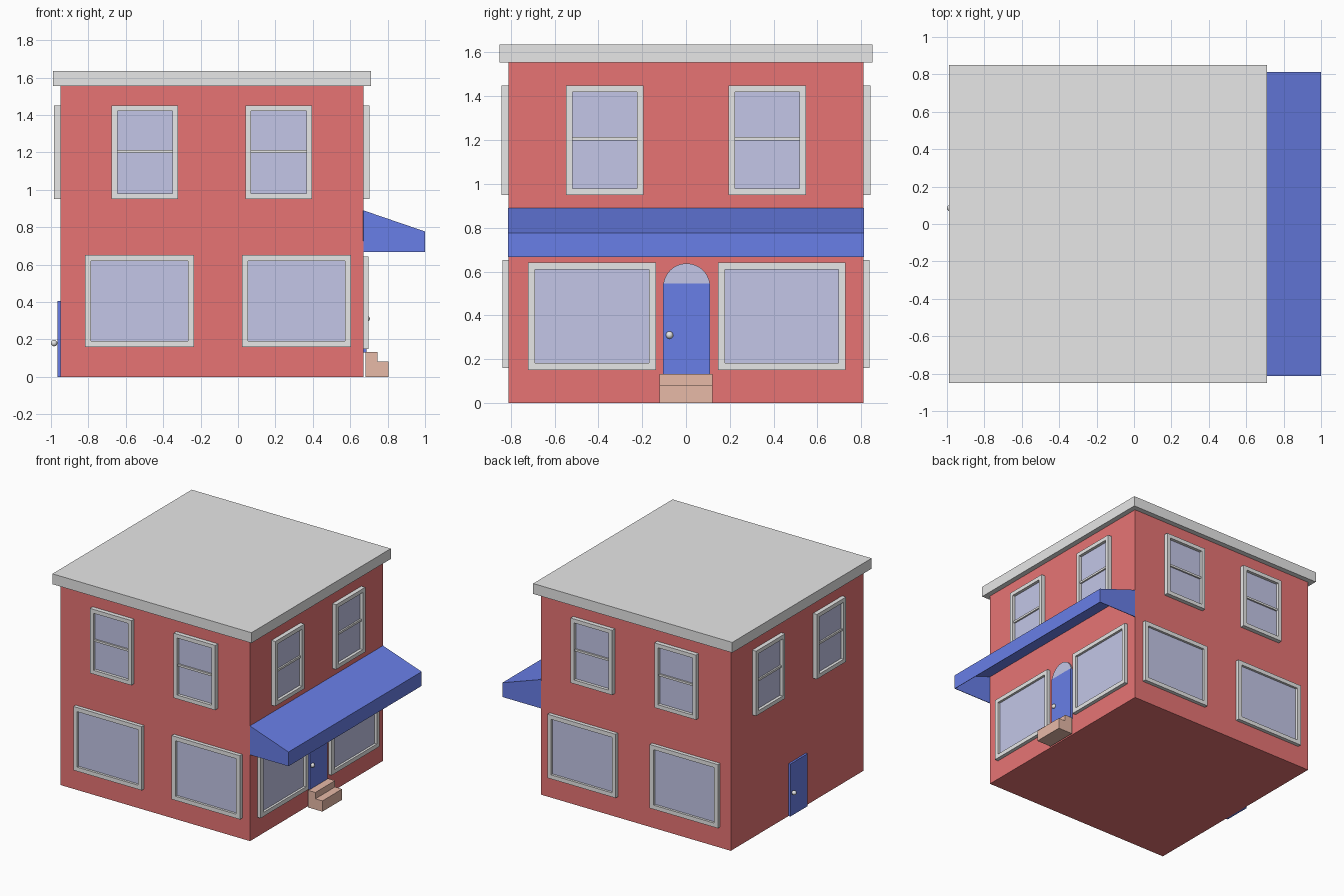
import bpy, bmesh, math
from mathutils import Matrix, Vector

old = bpy.data.objects.get("Cube")
if old:
    bpy.data.objects.remove(old, do_unlink=True)


def material(name, rgb):
    m = bpy.data.materials.new(name)
    m.use_nodes = True
    m.diffuse_color = (*rgb, 1)
    m.node_tree.nodes["Principled BSDF"].inputs["Base Color"].default_value = (*rgb, 1)
    return m


RED = material("red_wall", (0.8, 0.175, 0.175))
GREY = material("grey_trim", (0.8, 0.8, 0.8))
GLASS = material("pale_glass", (0.56, 0.58, 0.82))
BLUE = material("blue_paint", (0.14, 0.21, 0.8))
STONE = material("tan_step", (0.82, 0.5, 0.4))

HALF = 0.81                       # half width of the square building
CENTRE = Vector((-0.14, 0, 0))
FRONT, RIGHT, BACK, LEFT = (math.radians(a) for a in (0, 90, 180, 270))


def on_wall(side):
    """Local x runs along the wall, -y points out of it."""
    return (Matrix.Translation(CENTRE) @ Matrix.Rotation(side, 4, "Z")
            @ Matrix.Translation((0, -HALF, 0)))


def finish(name, bm, mats, matrix=Matrix()):
    bmesh.ops.transform(bm, matrix=matrix, verts=bm.verts)
    bmesh.ops.recalc_face_normals(bm, faces=bm.faces)
    mesh = bpy.data.meshes.new(name)
    bm.to_mesh(mesh)
    bm.free()
    for m in mats:
        mesh.materials.append(m)
    ob = bpy.data.objects.new(name, mesh)
    bpy.context.collection.objects.link(ob)
    return ob


def add_box(bm, lo, hi):
    lo, hi = Vector(lo), Vector(hi)
    size = Matrix.Diagonal((*(hi - lo), 1))
    return bmesh.ops.create_cube(bm, size=1, matrix=Matrix.Translation((lo + hi) / 2) @ size)["verts"]


def box(name, lo, hi, mat, matrix=Matrix()):
    bm = bmesh.new()
    add_box(bm, lo, hi)
    return finish(name, bm, [mat], matrix)


def prism(name, points, depth, mat, matrix=Matrix()):
    """Extrude an x-z outline along y."""
    bm = bmesh.new()
    face = bm.faces.new([bm.verts.new((x, -depth / 2, z)) for x, z in points])
    ext = bmesh.ops.extrude_face_region(bm, geom=[face])["geom"]
    bmesh.ops.translate(bm, vec=(0, depth, 0), verts=[v for v in ext if isinstance(v, bmesh.types.BMVert)])
    return finish(name, bm, [mat], matrix)


def window(name, side, u, width, z0, z1, out, border, bar=False):
    """Raised frame with recessed glass and an optional sash bar."""
    bm = bmesh.new()
    add_box(bm, (u - width / 2, -out, z0), (u + width / 2, 0.005, z1))
    bm.normal_update()
    pane = min(bm.faces, key=lambda f: f.calc_center_median().y)
    bmesh.ops.inset_region(bm, faces=[pane], thickness=border, use_even_offset=True)
    pane = bmesh.ops.extrude_discrete_faces(bm, faces=[pane])["faces"][0]
    bmesh.ops.translate(bm, vec=(0, out - 0.01, 0), verts=pane.verts)
    pane.material_index = 1
    if bar:
        mid = (z0 + z1) / 2 + 0.005
        w = width / 2 - border
        add_box(bm, (u - w, -0.022, mid - 0.008), (u + w, -0.008, mid + 0.008))
    finish(name, bm, [GREY, GLASS], on_wall(side))


def knob(name, side, u, out, z):
    bm = bmesh.new()
    bmesh.ops.create_uvsphere(bm, u_segments=16, v_segments=10, radius=0.017)
    for f in bm.faces:
        f.smooth = True
    finish(name, bm, [GREY], on_wall(side) @ Matrix.Translation((u, -out, z)))


# Main block and flat roof
box("walls", (CENTRE.x - HALF, -HALF, 0), (CENTRE.x + HALF, HALF, 1.56), RED)
box("roof_slab", (CENTRE.x - 0.85, -0.85, 1.555), (CENTRE.x + 0.85, 0.85, 1.635), GREY)

# Upper sash windows, two on every wall
for label, side, spread in (("front", FRONT, 0.358), ("right", RIGHT, 0.371),
                            ("back", BACK, 0.358), ("left", LEFT, 0.371)):
    for n, s in enumerate((-1, 1), 1):
        window(f"{label}_upper_window_{n}", side, s * spread, 0.355, 0.95, 1.45, 0.033, 0.03, True)

# Large ground floor windows on three walls
for label, side, centres, z0 in (("front", FRONT, (-0.387, 0.452), 0.16),
                                 ("right", RIGHT, (-0.429, 0.437), 0.15),
                                 ("back", BACK, (-0.446, 0.428), 0.16)):
    for n, u in enumerate(centres, 1):
        window(f"{label}_lower_window_{n}", side, u, 0.583, z0, z0 + 0.492, 0.028, 0.032)

# Street door with arched fanlight
street = on_wall(RIGHT)
arch = [(0.003 + 0.107 * math.cos(math.pi * i / 24), 0.53 + 0.107 * math.sin(math.pi * i / 24))
        for i in range(25)]
prism("fanlight", arch, 0.024, GLASS, street)
box("street_door", (-0.104, -0.016, 0.13), (0.11, 0.005, 0.545), BLUE, street)
knob("street_door_knob", RIGHT, -0.075, 0.018, 0.31)

# Plain door on the opposite wall
box("rear_door", (-0.105, -0.016, 0), (0.105, 0.005, 0.405), BLUE, on_wall(LEFT))
knob("rear_door_knob", LEFT, -0.085, 0.033, 0.18)

# Two-tread step
prism("door_step", [(0.682, 0), (0.805, 0), (0.805, 0.083), (0.745, 0.083), (0.745, 0.132), (0.682, 0.132)],
      0.24, STONE)

# Awning: thin sheet open below and against the wall
bm = bmesh.new()
profile = [(0.67, 0.667), (0.67, 0.89), (1.0, 0.777), (1.0, 0.667)]
ends = [[bm.verts.new((x, y, z)) for x, z in profile] for y in (-0.812, 0.812)]
for end in ends:
    bm.faces.new(end)
for i in (1, 2):
    bm.faces.new((ends[0][i], ends[0][i + 1], ends[1][i + 1], ends[1][i]))
awning = finish("awning", bm, [BLUE])
sheet = awning.modifiers.new("thickness", "SOLIDIFY")
sheet.thickness = 0.005
sheet.offset = -1
